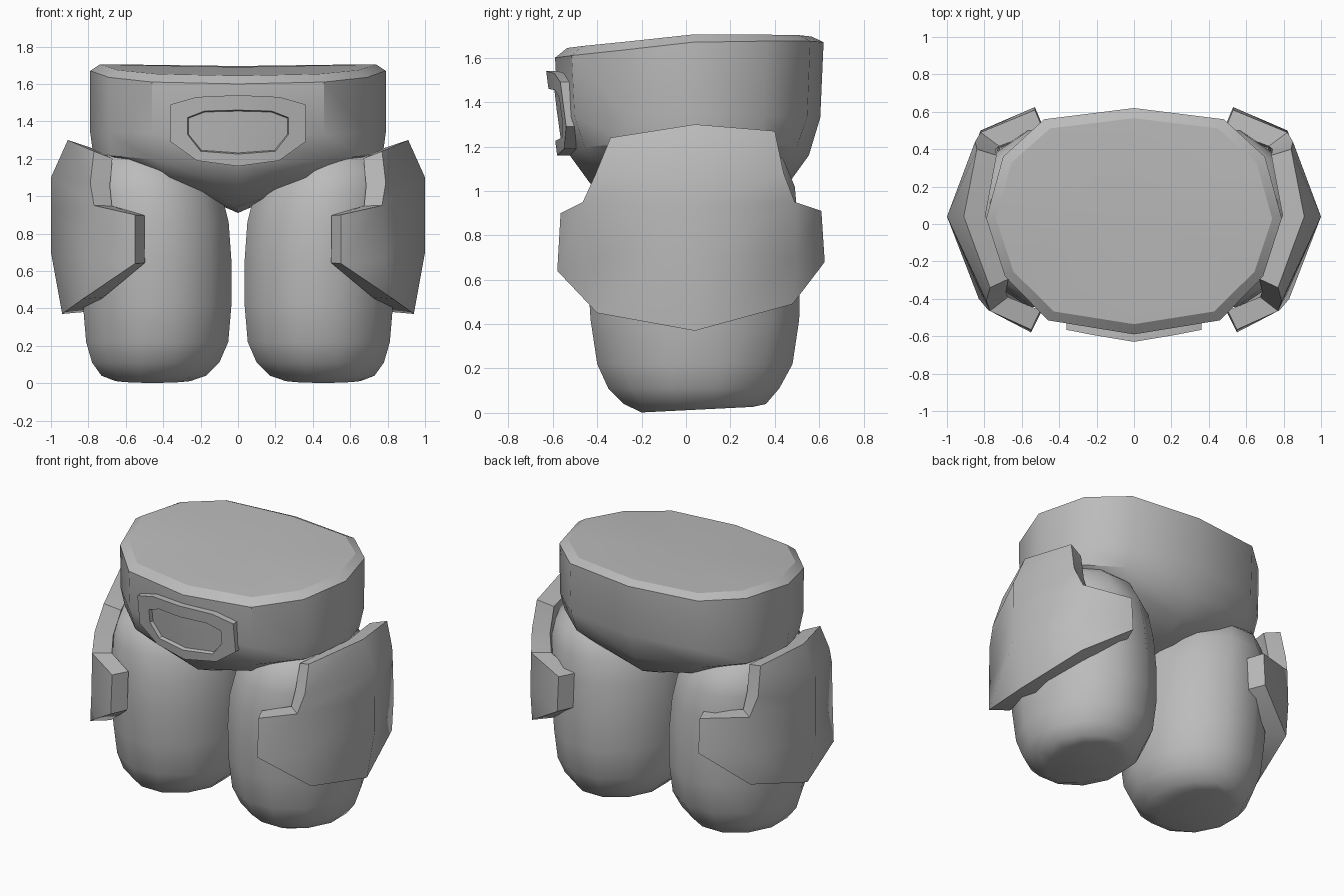
import bpy
import bmesh
from math import sin, cos, pi, radians

cube = bpy.data.objects.get("Cube")
if cube:
    bpy.data.objects.remove(cube)

grey = bpy.data.materials.new("plain_grey")
grey.use_nodes = True
GREY = (0.5, 0.5, 0.5, 1)
grey.diffuse_color = GREY
grey.node_tree.nodes["Principled BSDF"].inputs["Base Color"].default_value = GREY


def build(name, verts, faces, angle, mirror=False, thickness=0, recalc=True):
    """Make one shaded object, optionally thickened and mirrored across x."""
    mesh = bpy.data.meshes.new(name)
    mesh.from_pydata(verts, [], faces)
    if recalc:
        bm = bmesh.new()
        bm.from_mesh(mesh)
        bmesh.ops.recalc_face_normals(bm, faces=bm.faces)
        bm.to_mesh(mesh)
        bm.free()
    mesh.materials.append(grey)
    obj = bpy.data.objects.new(name, mesh)
    bpy.context.collection.objects.link(obj)
    bpy.ops.object.select_all(action='DESELECT')
    obj.select_set(True)
    bpy.context.view_layer.objects.active = obj
    if thickness:
        solid = obj.modifiers.new("thickness", 'SOLIDIFY')
        solid.thickness = thickness
        solid.offset = -1
        solid.use_even_offset = True
        bpy.ops.object.modifier_apply(modifier=solid.name)
    if mirror:
        mod = obj.modifiers.new("mirror", 'MIRROR')
        mod.use_mirror_merge = False
        bpy.ops.object.modifier_apply(modifier=mod.name)
    bpy.ops.object.shade_smooth_by_angle(angle=radians(angle))
    return obj


def loft(rings, start=None, end=None):
    """Bridge equal rings; close each end with a centre point or a flat cap."""
    n = len(rings[0])
    verts = [p for ring in rings for p in ring]
    faces = [(r * n + i, r * n + (i + 1) % n, (r + 1) * n + (i + 1) % n, (r + 1) * n + i)
             for r in range(len(rings) - 1) for i in range(n)]
    for tip, base in ((start, 0), (end, (len(rings) - 1) * n)):
        if tip:
            verts.append(tip)
            faces += [(base + i, base + (i + 1) % n, len(verts) - 1) for i in range(n)]
        else:
            faces.append(tuple(range(base, base + n)))
    return verts, faces


def both_sides(half):
    """Complete a half outline whose first and last points lie on x = 0."""
    return half + [(-x, *rest) for x, *rest in half[-2:0:-1]]


# Pelvis: faceted oval bowl with a sloping, bevelled top
outline = both_sides([(0, -0.59, 1.60), (0.46, -0.515, 1.61), (0.69, -0.28, 1.635),
                      (0.79, 0.03, 1.67), (0.70, 0.36, 1.675), (0.48, 0.56, 1.675),
                      (0, 0.62, 1.67)])
CY = 0.015
rim = [(x * 0.935, CY + (y - CY) * 0.91, z + 0.035 - 0.015 * y) for x, y, z in outline]
pelvis_rings = [rim, outline]
for sx, sy, height, rise in ((1, 0.975, 1.33, 0.01), (0.98, 0.89, 1.16, 0.08),
                             (0.78, 0.74, 1.035, 0.14), (0.40, 0.40, 0.945, 0.13)):
    pelvis_rings.append([(x * sx, CY + (y - CY) * sy, height + rise * abs(x))
                         for x, y, _ in outline])
pelvis = build("pelvis", *loft(pelvis_rings, start=(0, 0.04, 1.69), end=(0, 0, 0.91)), angle=35)

# Crisp edges above and below the rim bevel
count = len(outline)
for edge in pelvis.data.edges:
    a, b = edge.vertices
    if max(a, b) < 2 * count and a // count == b // count:
        edge.use_edge_sharp = True


# Legs: rounded stumps with flat soles, broad at the hips
def leg_ring(z, cx, rx, cy, ry, sides=12):
    angles = [2 * pi * (i + 0.5) / sides for i in range(sides)]
    fit = 1 / cos(pi / sides)
    return [(cx + rx * fit * cos(a), cy + ry * fit * sin(a), z) for a in angles]


legs = [leg_ring(*r) for r in (
    (0.015, 0.455, 0.20, 0.05, 0.25), (0.04, 0.45, 0.28, 0.04, 0.32),
    (0.11, 0.44, 0.34, 0.035, 0.385), (0.22, 0.432, 0.38, 0.04, 0.44),
    (0.42, 0.432, 0.397, 0.04, 0.47), (0.65, 0.44, 0.405, 0.035, 0.48),
    (0.86, 0.455, 0.405, 0.03, 0.475), (1.02, 0.475, 0.385, 0.035, 0.455),
    (1.14, 0.50, 0.34, 0.03, 0.41), (1.22, 0.51, 0.26, 0.03, 0.32))]
legs[0] = [(x, y, max(0, 0.012 + 0.05 * y)) for x, y, z in legs[0]]
build("legs", *loft(legs), angle=40, mirror=True)

# Hip plates: bent shields with front and back wings, rows from top to bottom
plate_rows = [
    [None, (0.77, -0.34, 1.24), (0.91, 0.04, 1.30), (0.84, 0.40, 1.27), None],
    [None, (0.79, -0.41, 1.07), (1.0, 0.04, 1.10), (0.85, 0.44, 1.08), None],
    [(0.55, -0.565, 0.90), (0.77, -0.465, 0.95), (1.0, 0.04, 0.93),
     (0.82, 0.49, 0.95), (0.53, 0.61, 0.91)],
    [(0.55, -0.58, 0.64), (0.78, -0.46, 0.66), (1.0, 0.04, 0.70),
     (0.82, 0.50, 0.70), (0.53, 0.625, 0.68)],
    [None, (0.83, -0.40, 0.45), (0.94, 0.04, 0.37), (0.82, 0.48, 0.49), None]]
index, verts, faces = {}, [], []
for r, row in enumerate(plate_rows):
    for c, point in enumerate(row):
        if point:
            index[r, c] = len(verts)
            verts.append(point)
for r in range(len(plate_rows) - 1):
    for c in range(4):
        corners = [(r + 1, c), (r + 1, c + 1), (r, c + 1), (r, c)]
        face = [index[k] for k in corners if k in index]
        if len(face) == 4 or (len(face) == 3 and r == 3):
            faces.append(face)
build("hip_plates", verts, faces, angle=55, mirror=True, thickness=0.115, recalc=False)

# Buckle: raised frame around a sunken panel
frame = both_sides([(0, 1.54), (0.22, 1.53), (0.36, 1.49), (0.36, 1.29), (0.22, 1.19), (0, 1.16)])
panel = both_sides([(0, 1.46), (0.18, 1.455), (0.27, 1.42), (0.27, 1.33), (0.2, 1.24), (0, 1.225)])


def on_front(points, depth):
    return [(x, -0.63 + 0.13 * (1.54 - z) + 0.16 * abs(x) + depth, z) for x, z in points]


floor = [(x * 0.98, 1.35 + (z - 1.35) * 0.95) for x, z in panel]
buckle = [on_front(frame, 0.07), on_front(frame, 0), on_front(panel, 0), on_front(floor, 0.026)]
build("buckle", *loft(buckle, start=(0, -0.52, 1.36), end=(0, -0.582, 1.36)), angle=25)
